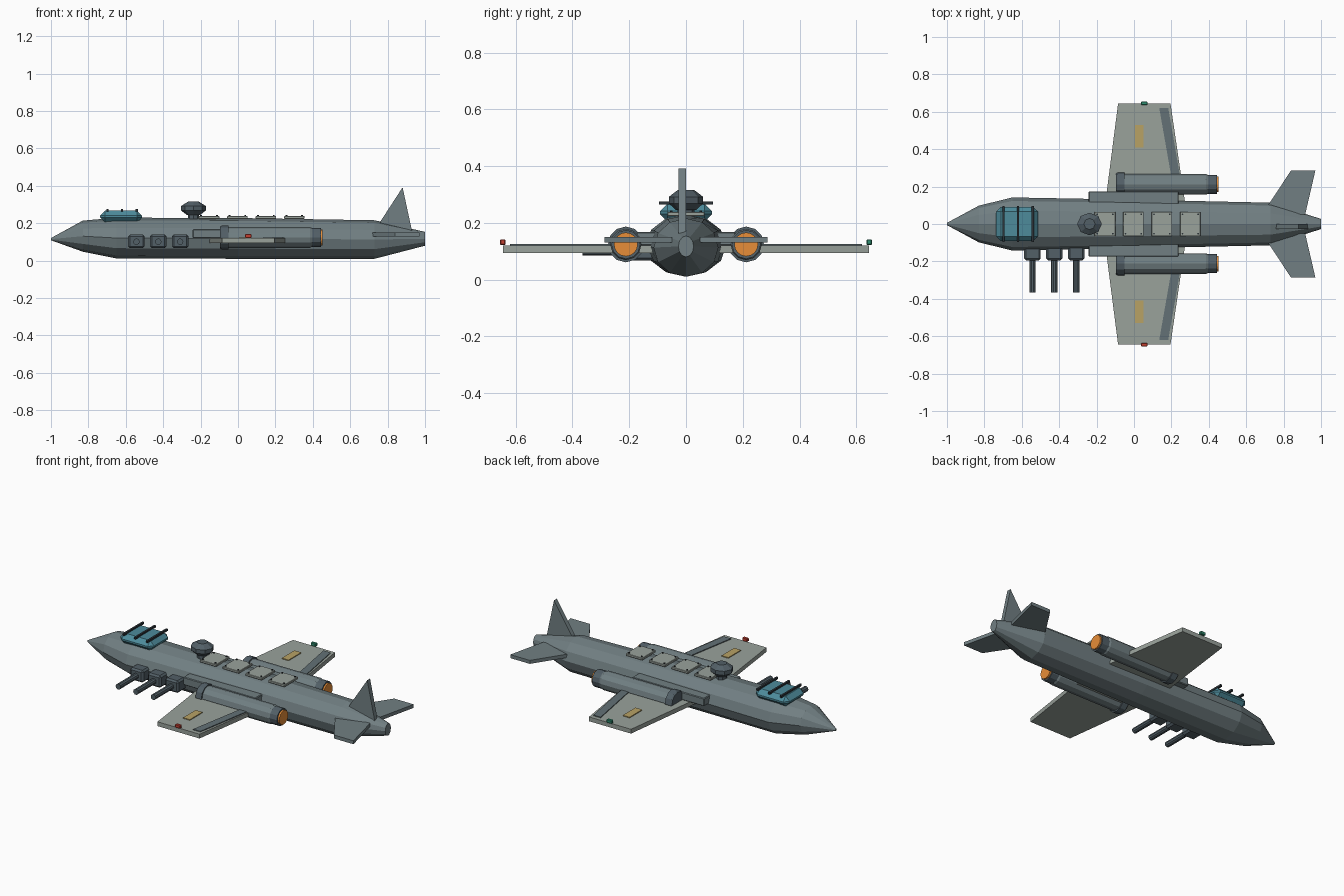
import bpy, bmesh, math
from mathutils import Matrix, Vector

if "Cube" in bpy.data.objects:
    bpy.data.objects.remove(bpy.data.objects["Cube"])


def mat(name, r, g, b):
    m = bpy.data.materials.new(name)
    m.diffuse_color = (r, g, b, 1)
    m.use_nodes = True
    m.node_tree.nodes["Principled BSDF"].inputs["Base Color"].default_value = m.diffuse_color
    return m


HULL = mat("hull_grey", 0.165, 0.212, 0.225)
PALE = mat("pale_panel", 0.32, 0.36, 0.33)
DARK = mat("gunmetal", 0.085, 0.115, 0.135)
FLAP = mat("flap_grey", 0.125, 0.165, 0.18)
BLACK = mat("dark_trim", 0.025, 0.033, 0.04)
GLASS = mat("teal_glass", 0.075, 0.26, 0.33)
GLOW = mat("orange_glow", 0.80, 0.27, 0.04)
GOLD = mat("gold_stripe", 0.48, 0.36, 0.13)
RED = mat("red_light", 0.55, 0.05, 0.03)
GREEN = mat("green_light", 0.03, 0.28, 0.17)


def finish(name, bm, material):
    bmesh.ops.recalc_face_normals(bm, faces=bm.faces)
    me = bpy.data.meshes.new(name)
    bm.to_mesh(me)
    bm.free()
    me.materials.append(material)
    ob = bpy.data.objects.new(name, me)
    bpy.context.collection.objects.link(ob)
    return ob


def box(name, lo, hi, material, bevel=0.0):
    lo, hi = Vector(lo), Vector(hi)
    bm = bmesh.new()
    size = hi - lo
    bmesh.ops.create_cube(bm, size=1, matrix=Matrix.Translation((lo + hi) / 2)
                          @ Matrix.Diagonal((*size, 1)))
    if bevel:
        bmesh.ops.bevel(bm, geom=bm.edges[:], offset=bevel, segments=1,
                        affect='EDGES')
    return finish(name, bm, material)


def loft(name, stations, material, sides=12, axis='X', centre=(0, 0, 0)):
    """Stations are (position on axis, offset, radius a, radius b)."""
    bm = bmesh.new()
    rings = []
    for p, off, ra, rb in stations:
        ring = []
        for i in range(sides):
            t = 2 * math.pi * i / sides
            a, b = ra * math.cos(t), rb * math.sin(t) + off
            co = {'X': (p, a, b), 'Y': (a, p, b), 'Z': (a, b, p)}[axis]
            ring.append(bm.verts.new(Vector(co) + Vector(centre)))
        rings.append(ring)
    for r0, r1 in zip(rings, rings[1:]):
        for i in range(sides):
            j = (i + 1) % sides
            bm.faces.new((r0[i], r0[j], r1[j], r1[i]))
    bm.faces.new(rings[0])
    bm.faces.new(rings[-1])
    return finish(name, bm, material)


def slab(name, outline, start, thick, material, upright=False, side=1):
    """Extrude an xy outline along z, or an xz outline along y."""
    bm = bmesh.new()
    layers = []
    for h in (start, start + thick):
        layers.append([bm.verts.new((a, h, b) if upright else (a, b * side, h))
                       for a, b in outline])
    bm.faces.new(layers[0])
    bm.faces.new(layers[1])
    n = len(outline)
    for i in range(n):
        j = (i + 1) % n
        bm.faces.new((layers[0][i], layers[0][j], layers[1][j], layers[1][i]))
    return finish(name, bm, material)


# Main hull
loft("fuselage", [(-1.0, 0.115, 0.006, 0.006), (-0.83, 0.131, 0.098, 0.083),
                  (-0.65, 0.121, 0.142, 0.109), (0.0, 0.119, 0.130, 0.109),
                  (0.73, 0.113, 0.114, 0.103), (1.0, 0.117, 0.027, 0.037)], HULL)

# Wings, engines and tailplanes on both sides
for s, label, lamp in ((1, "left", GREEN), (-1, "right", RED)):
    slab(label + "_wing", [(-0.155, 0.10), (-0.085, 0.645), (0.195, 0.645),
                           (0.275, 0.10)], 0.094, 0.026, PALE, side=s)
    slab(label + "_flap", [(0.20, 0.25), (0.135, 0.62), (0.183, 0.62),
                           (0.247, 0.25)], 0.118, 0.007, FLAP, side=s)
    slab(label + "_wing_stripe", [(0.005, 0.41), (0.005, 0.53), (0.05, 0.53),
                                  (0.05, 0.41)], 0.118, 0.007, GOLD, side=s)
    y0, y1 = sorted((0.636 * s, 0.655 * s))
    box(label + "_tip_light", (0.038, y0, 0.122), (0.072, y1, 0.142), lamp, 0.003)
    y0, y1 = sorted((0.09 * s, 0.175 * s))
    box(label + "_root_fairing", (-0.243, y0, 0.12), (0.238, y1, 0.168), HULL, 0.004)

    c = (0, 0.212 * s, 0.124)
    loft(label + "_nacelle", [(-0.06, 0, 0.055, 0.055), (0.385, 0, 0.055, 0.055),
                              (0.402, 0, 0.048, 0.048)], HULL, 12, centre=c)
    loft(label + "_intake_ring", [(-0.095, 0, 0.058, 0.058),
                                  (-0.088, 0, 0.063, 0.063),
                                  (-0.052, 0, 0.063, 0.063)], DARK, 12, centre=c)
    loft(label + "_exhaust_ring", [(0.39, 0, 0.051, 0.051),
                                   (0.443, 0, 0.051, 0.051)], DARK, 12, centre=c)
    loft(label + "_exhaust_glow", [(0.435, 0, 0.042, 0.042),
                                   (0.453, 0, 0.042, 0.042)], GLOW, 16, centre=c)
    slab(label + "_tailplane", [(0.69, 0.05), (0.72, 0.105), (0.84, 0.287),
                                (0.97, 0.287), (0.915, 0.05)],
         0.130, 0.021, HULL, side=s)

# Tail fin
slab("tail_fin", [(0.74, 0.16), (0.765, 0.215), (0.88, 0.392), (0.93, 0.16)],
     -0.027, 0.027, HULL, upright=True)

# Canopy with cross bars
box("canopy", (-0.737, -0.092, 0.205), (-0.513, 0.092, 0.267), GLASS, 0.026)
for i, x in enumerate((-0.698, -0.62, -0.541)):
    box("canopy_bar_%d" % i, (x - 0.006, -0.096, 0.264),
        (x + 0.006, 0.096, 0.276), BLACK)

# Sensor turret on a short neck
loft("turret_neck", [(0.2, 0, 0.03, 0.03), (0.25, 0, 0.03, 0.03)], DARK, 8, 'Z',
     (-0.238, 0, 0))
turret = loft("turret", [(0.245, 0, 0.036, 0.036), (0.268, 0, 0.066, 0.060),
                         (0.292, 0, 0.066, 0.060), (0.315, 0, 0.030, 0.030)],
              DARK, 8, 'Z', (-0.238, 0, 0))

# Roof hatches with corner bolts
for i in range(4):
    x = -0.155 + 0.152 * i
    box("roof_hatch_%d" % i, (x - 0.055, -0.065, 0.224),
        (x + 0.055, 0.065, 0.238), PALE, 0.002)
    for j, (dx, y) in enumerate(((-0.042, 0.052), (-0.042, -0.052),
                                 (0.042, 0.052), (0.042, -0.052))):
        loft("hatch_bolt_%d_%d" % (i, j), [(0.236, 0, 0.005, 0.005),
                                           (0.243, 0, 0.005, 0.005)],
             BLACK, 6, 'Z', (x + dx, y, 0))

# Side guns
for i, x in enumerate((-0.543, -0.426, -0.309)):
    box("gun_mount_%d" % i, (x - 0.044, -0.194, 0.067),
        (x + 0.044, -0.10, 0.140), DARK, 0.010)
    loft("gun_barrel_%d" % i, [(-0.365, 0, 0.017, 0.017), (-0.18, 0, 0.017, 0.017)],
         DARK, 10, 'Y', (x, 0, 0.101))
